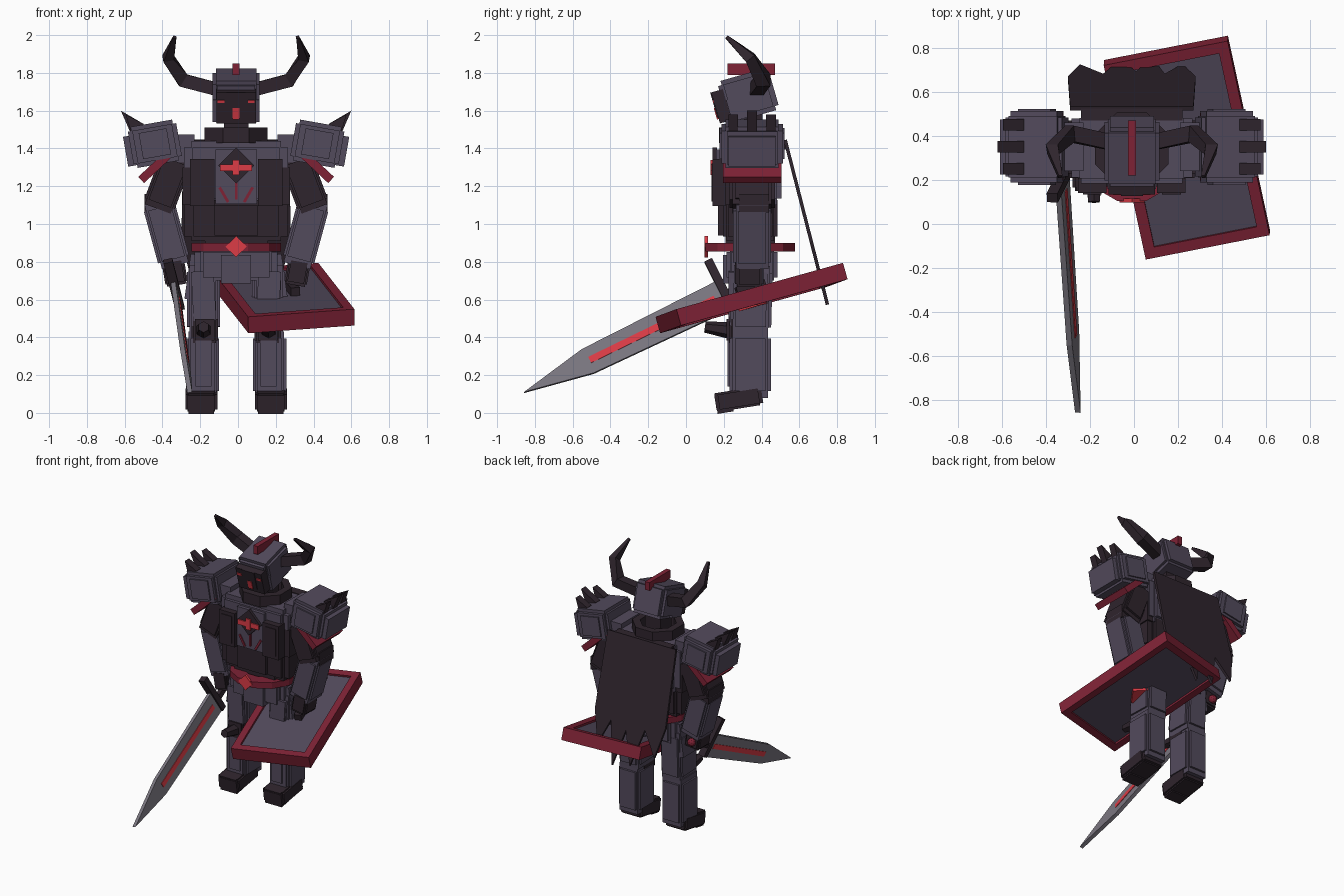
import bpy, bmesh, math
from mathutils import Matrix, Vector as V

if "Cube" in bpy.data.objects:
    bpy.data.objects.remove(bpy.data.objects["Cube"])

CX, CY = -0.01, 0.34          # body axis


def mat(name, r, g, b):
    m = bpy.data.materials.new(name)
    m.diffuse_color = (r, g, b, 1)
    m.use_nodes = True
    m.node_tree.nodes["Principled BSDF"].inputs["Base Color"].default_value = m.diffuse_color
    return m


PLATE = mat("purple grey armour", 0.086, 0.069, 0.108)
DARK = mat("dark armour", 0.028, 0.018, 0.026)
RED = mat("deep red trim", 0.21, 0.016, 0.036)
BRIGHT = mat("bright red glow", 0.72, 0.045, 0.062)
STEEL = mat("blade steel", 0.2, 0.185, 0.22)


def finish(bm, name, m):
    bmesh.ops.recalc_face_normals(bm, faces=bm.faces[:])
    me = bpy.data.meshes.new(name)
    bm.to_mesh(me)
    bm.free()
    me.materials.append(m)
    ob = bpy.data.objects.new(name, me)
    bpy.context.collection.objects.link(ob)
    return ob


def boxes(name, m, M, sizes):
    bm = bmesh.new()
    for s in sizes:
        bmesh.ops.create_cube(bm, size=1, matrix=M @ Matrix.Diagonal((*s, 1)))
    return finish(bm, name, m)


def at(x, y, z, rx=0, ry=0, rz=0):
    R = [Matrix.Rotation(math.radians(a), 4, k) for a, k in ((rz, 'Z'), (ry, 'Y'), (rx, 'X'))]
    return Matrix.Translation((x, y, z)) @ R[0] @ R[1] @ R[2]


def box(name, m, M, *s):
    return boxes(name, m, M, [s])


def plated(name, m, M, w, d, h, k=0.74):
    """Block with stepped plates on every side."""
    return boxes(name, m, M, [(w, d * k, h * .8), (w * k, d, h * .8), (w * .86, d * .86, h)])


def frame(p, q, side=V((0, 1, 0))):
    """Matrix at the middle of p-q, local z along p-q, local y near side."""
    z = (q - p).normalized()
    x = side.cross(z).normalized()
    y = z.cross(x)
    M = Matrix((x, y, z)).transposed().to_4x4()
    M.translation = (p + q) / 2
    return M


def limb(name, m, p, q, w, d):
    p, q = V(p), V(q)
    plated(name, m, frame(p, q), w, d, (q - p).length)


def loft(name, m, pts, radii, n=4):
    """Tapered tube through points."""
    bm = bmesh.new()
    pts = [V(p) for p in pts]
    rings = []
    for i, p in enumerate(pts):
        a, b = pts[max(i - 1, 0)], pts[min(i + 1, len(pts) - 1)]
        F = frame(a, b)
        F.translation = p
        rings.append([bm.verts.new(F @ V((radii[i] * math.cos((j + .5) * math.tau / n),
                                          radii[i] * math.sin((j + .5) * math.tau / n), 0))) for j in range(n)])
    for a, b in zip(rings, rings[1:]):
        for j in range(n):
            bm.faces.new((a[j], a[(j + 1) % n], b[(j + 1) % n], b[j]))
    bm.faces.new(rings[0])
    bm.faces.new(rings[-1])
    return finish(bm, name, m)


def prism(name, m, M, outline, depth):
    """2D outline in local xy, extruded both ways along local z."""
    bm = bmesh.new()
    lo, hi = [[bm.verts.new(M @ V((x, y, z))) for x, y in outline] for z in (-depth / 2, depth / 2)]
    bm.faces.new(lo)
    bm.faces.new(hi)
    n = len(lo)
    for i in range(n):
        bm.faces.new((lo[i], lo[(i + 1) % n], hi[(i + 1) % n], hi[i]))
    return finish(bm, name, m)


def ring(name, m, z0, z1, r, inner, n):
    bm = bmesh.new()
    prof = [(r, z0), (r, z1), (inner, z1), (inner, z0)]
    rows = [[bm.verts.new((CX + a * math.cos((i + .5) * math.tau / n), CY + a * math.sin((i + .5) * math.tau / n), z))
             for a, z in prof] for i in range(n)]
    for i in range(n):
        for k in range(4):
            bm.faces.new((rows[i][k], rows[(i + 1) % n][k], rows[(i + 1) % n][(k + 1) % 4], rows[i][(k + 1) % 4]))
    return finish(bm, name, m)


# torso
plated("chest", PLATE, at(CX, CY + .005, 1.27), .55, .32, .34, .84)
plated("waist", DARK, at(CX, CY, 1.03), .55, .29, .24, .82)
box("lower_waist", DARK, at(CX, CY, .92), .33, .26, .08)
box("belly_plate", DARK, at(CX, CY - .145, 1.02), .23, .05, .16)
box("chest_centre_plate", PLATE, at(CX, .185, 1.25), .22, .05, .29)
for s in (-1, 1):
    box("chest_side_plate", DARK, at(CX + s * .18, .175, 1.22), .13, .07, .25)
    box("chest_side_plate_inset", DARK, at(CX + s * .18, .165, 1.22), .085, .06, .2)
    box("flank_plate", DARK, at(CX + s * .225, CY, 1.2), .12, .26, .2)
    box("chest_slash", RED, at(CX + s * .065, .157, 1.155, 0, s * 30), .015, .009, .09)
box("chest_stripe", RED, at(CX, .157, 1.18), .014, .009, .1)
box("chest_diamond", DARK, at(CX, .152, 1.31, 0, 45), .135, .025, .135)
box("chest_cross_bar", BRIGHT, at(CX, .137, 1.298), .17, .012, .036)
box("chest_cross_post", BRIGHT, at(CX, .136, 1.3), .038, .012, .08)
ring("collar", DARK, 1.43, 1.51, .18, .125, 8)
box("neck", DARK, at(CX, CY, 1.52), .13, .13, .16)

# head, looking slightly down
H = at(CX, .33, 1.68, 16)
plated("helmet", PLATE, H, .25, .28, .23, .8)
box("visor", DARK, H @ at(0, -.135, -.015), .21, .1, .17)
box("visor_ridge", DARK, H @ at(0, -.15, .0), .1, .08, .14)
box("nose_mark", BRIGHT, H @ at(0, -.19, -.045), .036, .009, .062)
for s in (-1, 1):
    box("eye", BRIGHT, H @ at(s * .08, -.185, .02), .035, .009, .016)
    box("cheek_guard", PLATE, H @ at(s * .112, -.06, -.05), .025, .12, .12)
    loft("horn", DARK, [(CX + s * .09, .37, 1.71), (CX + s * .28, .41, 1.76), (CX + s * .36, .34, 1.88),
                        (CX + s * .325, .215, 1.99)], [.05, .052, .04, .012])
box("helmet_crest", RED, at(CX, .345, 1.82), .036, .25, .06)

# belt and hips
ring("belt", RED, .855, .9, .245, .15, 12)
box("belt_gem", BRIGHT, at(CX, .107, .88, 0, 45), .08, .018, .08)
plated("hips", PLATE, at(CX, CY + .01, .785), .44, .27, .17, .8)
box("front_flap", PLATE, at(CX, CY - .12, .76), .16, .05, .15)

for s in (-1, 1):
    # legs
    lx = CX + s * .172
    limb("thigh", PLATE, (lx, .35, .78), (lx, .34, .42), .175, .22)
    box("thigh_plate", PLATE, at(lx, .25, .62, 0, s * 3), .12, .05, .26)
    box("hip_flap", PLATE, at(lx + s * .06, CY + .01, .72, 0, -s * 8), .05, .17, .24)
    plated("knee", DARK, at(lx - s * .005, .3, .44), .14, .17, .14)
    loft("knee_spike", DARK, [(lx, .24, .435), (lx, .1, .455)], [.045, .03], 6)
    limb("shin", PLATE, (lx + s * .006, .34, .43), (lx + s * .006, .34, .08), .175, .22)
    box("shin_plate", PLATE, at(lx, .235, .27), .085, .03, .26)
    F = at(lx + s * .012, .29, .07, 9)
    plated("boot", DARK, F @ at(0, -.01, .005), .17, .25, .1, .86)
    box("boot_toe", DARK, F @ at(0, -.09, 0), .135, .085, .11)

    # arms
    e = (CX + s * .415, CY + .01, 1.08)
    limb("upper_arm", DARK, (CX + s * .31, CY + .01, 1.36), e, .17, .24)
    limb("forearm", PLATE, (CX + s * .415, CY + .01, 1.12), (CX + s * .322, CY + .01, .78), .17, .2)
    box("elbow_plate", DARK, at(CX + s * .41, CY + .02, 1.11), .15, .16, .1)
    plated("hand", DARK, at(CX + s * .325, .335, .745, 0, s * 10), .12, .15, .14)

    # shoulder armour
    P = at(CX + s * .43, .35, 1.425, 0, s * 10)
    plated("pauldron", PLATE, P, .26, .325, .22, .82)
    box("pauldron_outer_plate", PLATE, P @ at(s * .075, 0, -.015), .17, .25, .16)
    box("pauldron_face_plate", PLATE, P, .15, .345, .14)
    box("shoulder_joint", PLATE, at(CX + s * .29, .35, 1.4), .14, .22, .15)
    box("pauldron_trim", RED, at(CX + s * .415, .35, 1.315, 0, s * 43), .24, .31, .045)
    for dy, tx, tz in ((-.1, .585, 1.58), (0, .61, 1.6), (.1, .585, 1.58)):
        prism("pauldron_spike", DARK, at(CX, .35 + dy, 0, 90),
              [(s * .49, 1.53), (s * tx, tz), (s * .545, 1.45)], .052)

# cape with torn hem, hung at a slant
hem = [(.28, .55), (.22, .78), (.14, .6), (.08, .9), (.01, .64), (-.06, .87), (-.14, .6), (-.245, .77), (-.3, .55)]
prism("cape", DARK, at(0, .525, 1.445, 90 + 14.4), [(-.29, 0), (.27, 0)] + [(x, -l) for x, l in hem], .018)
box("cape_mount", DARK, at(CX, .5, 1.42), .46, .06, .05)

# sword in the right hand: local z along the blade, local y across it
hilt, tip = V((-.325, .195, .62)), V((-.255, -.857, .108))
S = frame(hilt, tip, V((-.22, -.43, .87)))
S.translation = hilt
L = (tip - hilt).length
W = S @ Matrix(((0, 0, 1, 0), (0, 1, 0, 0), (1, 0, 0, 0), (0, 0, 0, 1)))
prism("sword_blade", STEEL, W, [(0, -.085), (0, .085), (.68 * L, .072), (L, 0), (.68 * L, -.072)], .026)
box("blade_groove", BRIGHT, S @ at(0, 0, .415), .034, .036, .74)
box("sword_guard", DARK, S @ at(0, .06, -.015), .05, .29, .045)
box("sword_grip", DARK, S @ at(0, 0, -.12), .035, .035, .22)
bm = bmesh.new()
bmesh.ops.create_icosphere(bm, subdivisions=2, radius=.03, matrix=S @ at(0, 0, -.25))
finish(bm, "sword_pommel", BRIGHT).data.materials[0] = RED

# shield held flat in the left hand
u, v = V((.565, .125, .045)), V((-.195, .9, .25))
n = u.cross(v).normalized()
vn = v.normalized()
K = Matrix((vn.cross(n), vn, n)).transposed().to_4x4()
K.translation = V((.24, .347, .608))
w, h, r, t = .575, .935, .05, .09
box("shield_panel", PLATE, K, w - .02, h - .02, .06)
for s in (-1, 1):
    box("shield_rim_side", RED, K @ at(s * (w - r) / 2, 0, 0), r, h, t)
    box("shield_rim_end", RED, K @ at(0, s * (h - r) / 2, 0), w, r, t)
box("shield_emblem", BRIGHT, K @ at(0, 0, -.035, 0, 0, 45), .12, .12, .03)
box("shield_grip", DARK, K @ at(.05, 0, .05), .05, .16, .05)
